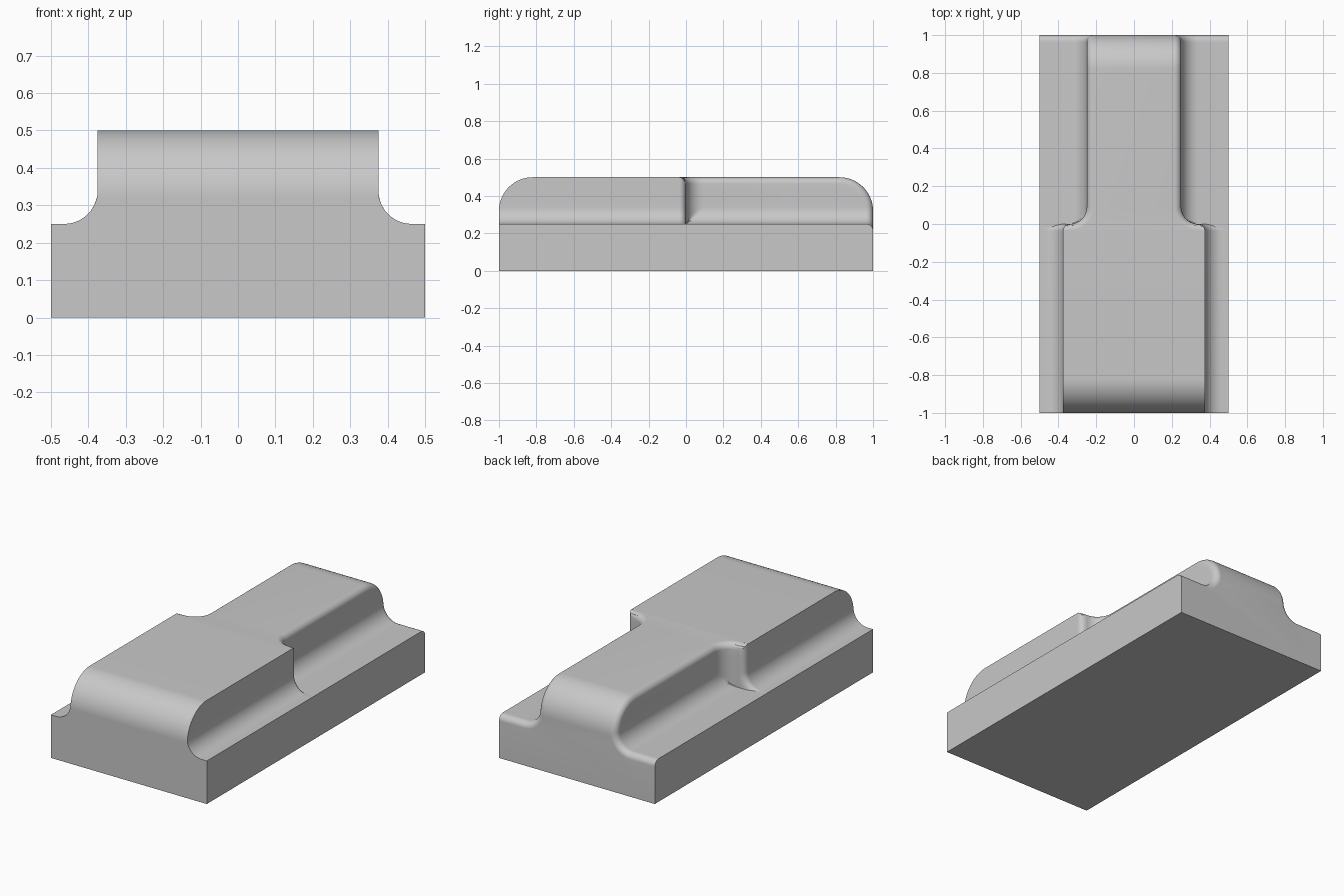
import bpy, bmesh
from math import sin, cos, sqrt, hypot, pi

if "Cube" in bpy.data.objects:
    bpy.data.objects.remove(bpy.data.objects["Cube"], do_unlink=True)

# Main dimensions
HALF, FLOOR, TOP = 0.5, 0.25, 0.5
FRONT_W, REAR_W = 0.375, 0.25
R = 0.09            # concave fillets
B = 0.035           # small convex rounding on the rear half
END = 0.18          # large rounding at both ends
CZ = FLOOR + R
N = 10
TINY = 1e-5


def rounding(d):
    """Inset of a rounded edge at distance d from it."""
    d = min(max(d, 0), B)
    return B - sqrt(B * B - (B - d) ** 2)


def reach(rho, d):
    """Horizontal reach of a fillet arc, d below its centre."""
    return sqrt(max(rho * rho - max(d, 0) ** 2, 0))


def height(y):
    d = max(abs(y) - (1 - END), 0)
    return TOP - END + sqrt(max(END * END - d * d, 0))


def half_width(y, z):
    # Depth inside the rounded side outline drives the rear edge rounding
    dy, dz = y - (1 - END), z - (TOP - END)
    depth = END - hypot(dy, dz) if dy > 0 and dz > 0 else min(1 - y, TOP - z)
    e = rounding(depth)
    if y < 0 and y <= -e:
        return FRONT_W + R - reach(R + rounding(-y), CZ - z)
    rho = R + e
    return REAR_W + R - min(reach(rho, CZ - z), reach(rho, R - y))


def section(y):
    """Closed cross-section of the body at one station."""
    h = height(y)
    low = FLOOR - (rounding(1 - y) if y > 0 else 0)
    steps = [i / N * pi / 2 for i in range(N + 1)]
    zs = [min(CZ - (CZ - low) * cos(a), h - B) for a in steps]
    start = zs[-1]
    zs += [start + (h - B - start) * k / 3 for k in (1, 2)]
    zs += [h - B + B * sin(a) for a in steps]
    side = [(HALF, 0), (HALF, low)] + [(half_width(y, z), z) for z in zs]
    return side + [(-x, z) for x, z in reversed(side)]


# Stations from front to back, denser on the curved stretches
arc = [i / 24 * pi / 2 for i in range(25)]
short = [i / N * pi / 2 for i in range(N + 1)]
stations = [-1 + END * (1 - cos(a)) for a in arc]
stations += [-B * cos(a) for a in short[:-1]] + [-TINY]
stations += [R * (1 - cos(a)) for a in short]
stations += [1 - END + END * sin(a) for a in arc]

# Loft the body
bm = bmesh.new()
rings = [[bm.verts.new((x, y, z)) for x, z in section(y)] for y in stations]
for a, b in zip(rings, rings[1:]):
    for i in range(len(a)):
        j = (i + 1) % len(a)
        bm.faces.new((a[i], a[j], b[j], b[i]))
bm.faces.new(rings[0])
bm.faces.new(rings[-1])
bmesh.ops.remove_doubles(bm, verts=bm.verts, dist=TINY * 5)
bmesh.ops.recalc_face_normals(bm, faces=bm.faces)
mesh = bpy.data.meshes.new("stepped_block")
bm.to_mesh(mesh)
bm.free()

block = bpy.data.objects.new("stepped_block", mesh)
bpy.context.collection.objects.link(block)

# Plain grey
grey = bpy.data.materials.new("light_grey")
grey.use_nodes = True
colour = (0.58, 0.58, 0.58, 1)
grey.diffuse_color = colour
grey.node_tree.nodes["Principled BSDF"].inputs["Base Color"].default_value = colour
mesh.materials.append(grey)

bpy.ops.object.select_all(action="DESELECT")
block.select_set(True)
bpy.context.view_layer.objects.active = block
bpy.ops.object.shade_smooth_by_angle()
